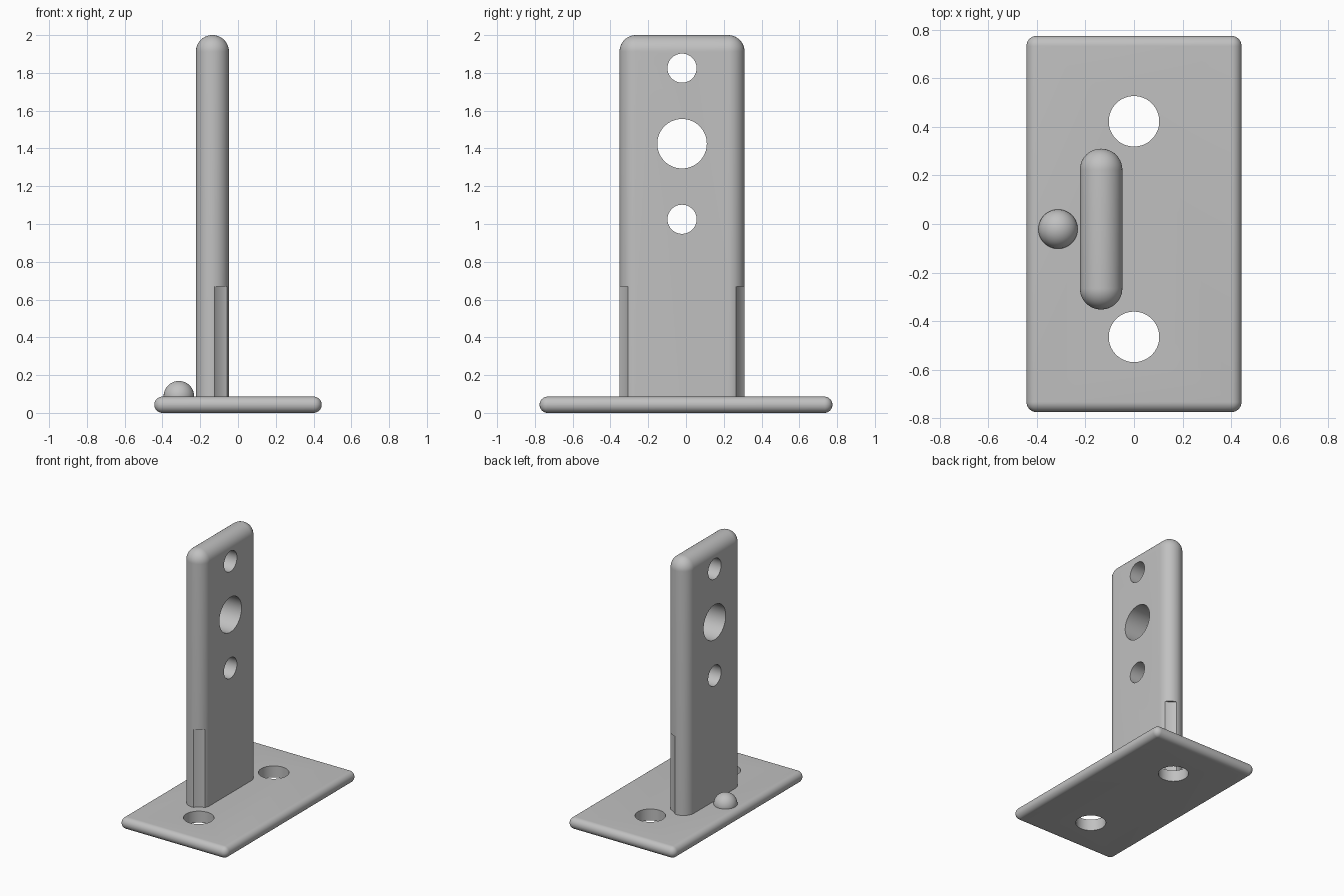
import bpy, bmesh, math
from mathutils import Matrix, Vector

cube = bpy.data.objects.get("Cube")
if cube:
    bpy.data.objects.remove(cube, do_unlink=True)

grey = bpy.data.materials.new("plain grey")
grey.use_nodes = True
grey.diffuse_color = (0.53, 0.53, 0.53, 1)
grey.node_tree.nodes["Principled BSDF"].inputs["Base Color"].default_value = grey.diffuse_color


def make_object(name, bm):
    mesh = bpy.data.meshes.new(name)
    bm.to_mesh(mesh)
    bm.free()
    mesh.materials.append(grey)
    obj = bpy.data.objects.new(name, mesh)
    bpy.context.collection.objects.link(obj)
    return obj


def rounded_box(name, low, high, radius, segments, round_bottom=True):
    low, high = Vector(low), Vector(high)
    bm = bmesh.new()
    bmesh.ops.create_cube(bm, size=1)
    bmesh.ops.scale(bm, vec=high - low, verts=bm.verts)
    bmesh.ops.translate(bm, vec=(low + high) / 2, verts=bm.verts)
    middle = (low.z + high.z) / 2
    edges = [e for e in bm.edges
             if round_bottom or any(v.co.z > middle for v in e.verts)]
    bmesh.ops.bevel(bm, geom=edges, offset=radius, segments=segments,
                    profile=0.5, affect='EDGES')
    return make_object(name, bm)


def cylinder(name, centre, radius, depth, axis='Z'):
    bm = bmesh.new()
    turn = Matrix.Rotation(math.pi / 2, 4, 'Y') if axis == 'X' else Matrix()
    bmesh.ops.create_cone(bm, cap_ends=True, segments=64, radius1=radius,
                          radius2=radius, depth=depth,
                          matrix=Matrix.Translation(centre) @ turn)
    return make_object(name, bm)


def cut(target, cutter):
    cutter.hide_render = True
    mod = target.modifiers.new("cut", 'BOOLEAN')
    mod.operation = 'DIFFERENCE'
    mod.solver = 'EXACT'
    mod.object = cutter
    bpy.context.view_layer.objects.active = target
    bpy.ops.object.modifier_apply(modifier=mod.name)
    bpy.data.objects.remove(cutter, do_unlink=True)


def smooth(obj):
    bpy.ops.object.select_all(action='DESELECT')
    obj.select_set(True)
    bpy.context.view_layer.objects.active = obj
    bpy.ops.object.shade_smooth_by_angle(angle=math.radians(30))


mid_y = -0.021
screw_y = (mid_y - 0.444, mid_y + 0.444)

# Base plate and upright with fully rounded edges
base = rounded_box("base_plate", (-0.443, -0.775, 0), (0.443, 0.775, 0.086), 0.0425, 10)
post = rounded_box("upright_plate", (-0.223, mid_y - 0.331, 0.04),
                   (-0.048, mid_y + 0.331, 2), 0.087, 14, round_bottom=False)

# Screw holes in the base, with tool clearance grooves in the upright
for y in screw_y:
    cut(base, cylinder("screw_hole", (0, y, 0.04), 0.104, 0.4))
    cut(post, cylinder("tool_clearance", (0, y, 0.335), 0.169, 0.67))

# Holes through the upright
for z, radius in ((1.025, 0.077), (1.425, 0.131), (1.825, 0.077)):
    cut(post, cylinder("cross_hole", (-0.135, mid_y, z), radius, 0.6, 'X'))

# Locating bump
bm = bmesh.new()
bmesh.ops.create_uvsphere(bm, u_segments=48, v_segments=24, radius=0.081,
                          matrix=Matrix.Translation((-0.313, mid_y, 0.088)))
bump = make_object("locating_bump", bm)

for part in (base, post, bump):
    smooth(part)
